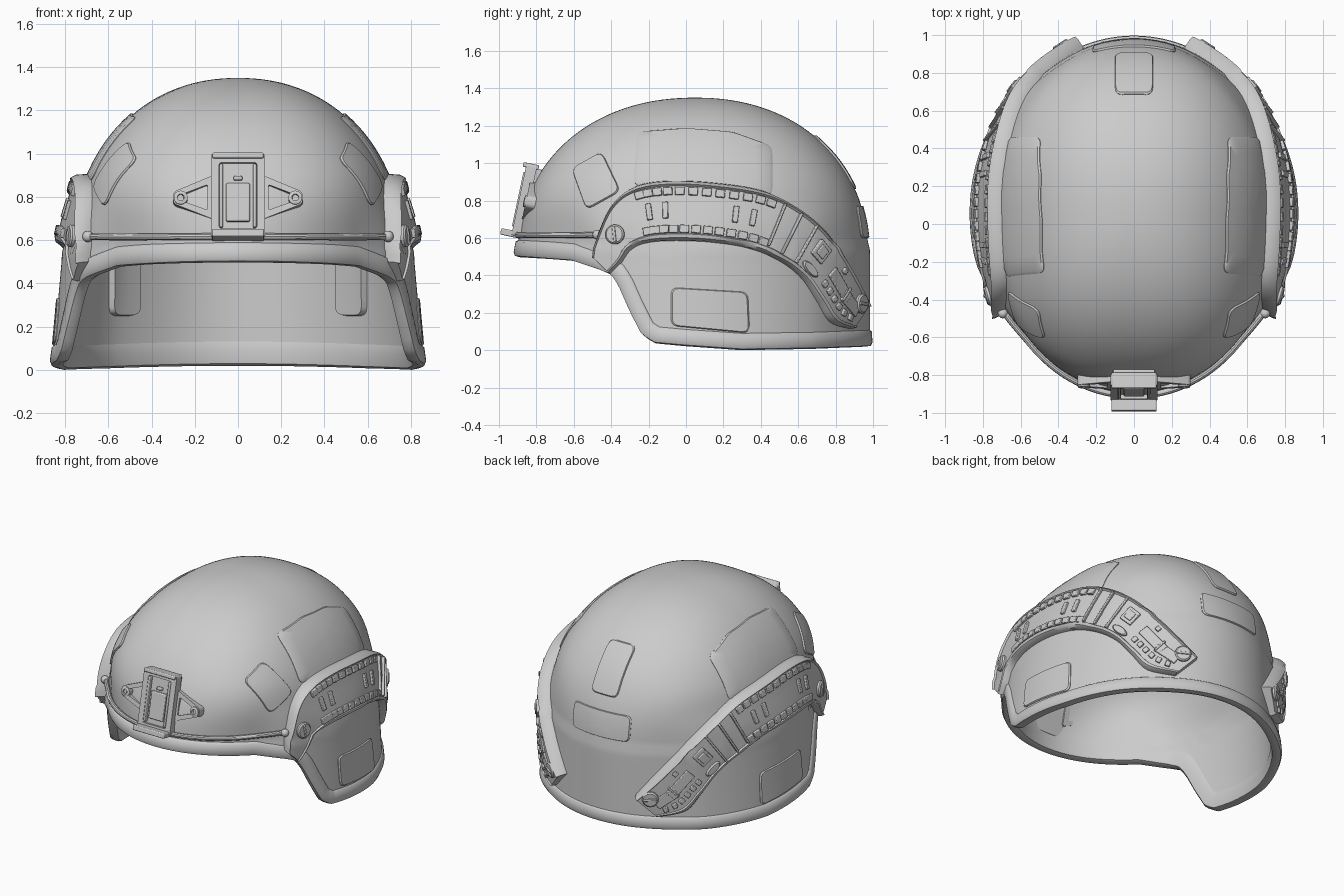
import bpy, bmesh, math
from mathutils import Vector, Matrix

if "Cube" in bpy.data.objects:
    bpy.data.objects.remove(bpy.data.objects["Cube"])

TOP, Z0, YC = 1.35, 0.5, 0.05


# ---------- helpers ----------
def add(name, verts, faces, mirror=False, bevel=0, angle=32):
    me = bpy.data.meshes.new(name)
    me.from_pydata([tuple(v) for v in verts], [], faces)
    bm = bmesh.new()
    bm.from_mesh(me)
    bmesh.ops.recalc_face_normals(bm, faces=bm.faces)
    for f in bm.faces:
        f.smooth = True
    bm.to_mesh(me)
    bm.free()
    me.set_sharp_from_angle(angle=math.radians(angle))
    ob = bpy.data.objects.new(name, me)
    bpy.context.collection.objects.link(ob)
    if bevel:
        m = ob.modifiers.new("bevel", 'BEVEL')
        m.width, m.segments = bevel, 2
    if mirror:
        ob.modifiers.new("mirror", 'MIRROR').use_clip = False
    return ob


def lerp(table, x):
    for (a, p), (b, q) in zip(table, table[1:]):
        if x <= b:
            return p + (q - p) * max(0, (x - a) / (b - a))
    return table[-1][1]


def smooth(a, b, x):
    t = max(0, min(1, (x - a) / (b - a)))
    return t * t * (3 - 2 * t)


def grid_faces(rows, cols, closed):
    return [(i * cols + j, i * cols + (j + 1) % cols, (i + 1) * cols + (j + 1) % cols, (i + 1) * cols + j)
            for i in range(rows - 1) for j in range(cols if closed else cols - 1)]


def axes(z, back):
    """half width, length and plan squareness of the front or back half at height z"""
    k = max(0, 1 - (max(z - Z0, 0) / (TOP - Z0)) ** 2.15) ** (1 / 2.15)
    low = max(Z0 - z, 0) / Z0
    step = 0.009 * min(1, max(0, (0.555 - z) / 0.015))
    n = 2 + (.25 if back else .5) * smooth(.55, .95, z)
    return 0.765 * k + 0.045 * low + step, (.925 if back else .95) * k + step, n


def base(phi, z):
    c, s = math.cos(phi), math.sin(phi)
    w, l, n = axes(z, s > 0)
    # ears bulge out below the rails
    w += .042 * smooth(.82, .56, z) * smooth(.94, .66, s) * smooth(-.72, -.5, s)
    q = (abs(c) ** n + abs(s) ** n) ** (-1 / n)
    return Vector((w * c * q, YC + l * s * q, z))


def normal(phi, z):
    n = (base(phi + .01, z) - base(phi - .01, z)).cross(base(phi, z + .03) - base(phi, z - .03))
    return n.normalized()


def P(phi, z, off=0):
    return base(phi, z) + normal(phi, z) * off


def from_side(y, z):
    w, l, n = axes(z, y > YC)
    t = max(-1, min(1, (y - YC) / l))
    return math.atan2(t, (1 - abs(t) ** n) ** (1 / n)), z


def from_back(x, z):
    w, l, n = axes(z, True)
    t = max(-1, min(1, x / w))
    return math.atan2((1 - abs(t) ** n) ** (1 / n), t), z


def rounded(pts, r, n=5, m=6):
    out, pts = [], [Vector(p) for p in pts]
    for i, p in enumerate(pts):
        q, nx = pts[i - 1], pts[(i + 1) % len(pts)]
        a, b = p + (q - p).normalized() * r, p + (nx - p).normalized() * r
        out += [a.lerp(p, k / n).lerp(p.lerp(b, k / n), k / n) for k in range(n + 1)]
        c = nx + (p - nx).normalized() * r
        out += [b.lerp(c, k / m) for k in range(1, m)]
    return out


def patch(name, pts, fmap, r=.04, lo=-.015, hi=.01, mirror=True):
    """thin rounded pad that follows the shell"""
    o = rounded(pts, r)
    c = sum(o, Vector((0, 0))) / len(o)
    verts = []
    rings = [(1, lo), (1, hi * .5 + lo * .1), (.96, hi), (.75, hi), (.5, hi), (.25, hi), (.02, hi)]
    for k, off in rings:
        verts += [P(*fmap(*(c + (p - c) * k)), off) for p in o]
    n = len(o)
    add(name, verts, grid_faces(len(rings), n, True) + [tuple(range(len(verts) - n, len(verts)))], mirror)


# ---------- shell ----------
RIM = [(-1, .53), (-.6, .5), (-.45, .45), (-.38, .42), (-.34, .36), (-.28, .22), (-.22, .1),
       (-.16, .06), (0, .045), (.3, .024), (.7, .03), (1.1, .045)]
N, M = 256, 48
phis = [2 * math.pi * i / N for i in range(N)]
rim = [lerp(RIM, YC + .94 * math.sin(p)) for p in phis]
verts = [base(p, r + (TOP - r) * math.sin(j / M * math.pi / 2)) for j in range(M) for p, r in zip(phis, rim)]
faces = grid_faces(M, N, True) + [((M - 1) * N + i, (M - 1) * N + (i + 1) % N, M * N) for i in range(N)]
shell = add("helmet_shell", verts + [Vector((0, YC, TOP))], faces)
sol = shell.modifiers.new("thickness", 'SOLIDIFY')
sol.thickness, sol.offset = .045, -1

# edge trim swept along the rim
SEC = [(0, .066), (.01, .058), (.013, 0), (.004, -.018), (-.025, -.022), (-.05, -.012), (-.057, .05), (-.047, .09)]
path = [P(p, r) for p, r in zip(phis, rim)]
verts = []
for i in range(N):
    n = normal(phis[i], rim[i])
    b = n.cross((path[(i + 1) % N] - path[i - 1]).normalized()).normalized()
    verts += [path[i] + n * u + b * v for u, v in SEC]
k = len(SEC)
faces = [(i * k + j, i * k + (j + 1) % k, (i + 1) % N * k + (j + 1) % k, (i + 1) % N * k + j)
         for i in range(N) for j in range(k)]
add("edge_trim", verts, faces, angle=50)

# ---------- surface pads ----------
patch("side_pad", [(-.28, .88), (-.26, 1.165), (0, 1.185), (.25, 1.165), (.46, 1.09), (.46, .82)], from_side)
patch("temple_pad", [(-.61, .97), (-.45, 1.06), (-.35, .85), (-.53, .75)], from_side)
patch("ear_pad", [(-.08, .335), (.33, .31), (.34, .09), (-.08, .13)], from_side)
patch("rear_upper_pad", [(-.1, .86), (.1, .86), (.1, 1.145), (-.1, 1.145)], from_back, mirror=False)
patch("rear_lower_pad", [(-.22, .6), (.22, .6), (.22, .77), (-.22, .77)], from_back, mirror=False)
patch("inner_pad", [(.48, .25), (.6, .25), (.6, .55), (.48, .55)], from_back, lo=-.035, hi=-.075)

# ---------- side rail ----------
RAIL = [(-.47, .5, -.4, .41), (-.45, .62, -.35, .46), (-.38, .78, -.29, .54), (-.27, .87, -.2, .575),
        (-.1, .9, -.05, .585), (.15, .89, .15, .575), (.4, .85, .35, .54), (.57, .765, .51, .47),
        (.71, .65, .62, .38), (.8, .53, .7, .26), (.88, .38, .77, .15), (.93, .25, .87, .115)]
RAIL = [from_side(a, b) + from_side(c, d) for a, b, c, d in RAIL]


def rail(s, v, off=0):
    """point, normal on the rail: s along its length, v from upper to lower edge"""
    i = min(int(s), len(RAIL) - 2)
    t = s - i
    g = [RAIL[max(0, min(len(RAIL) - 1, i + d))] for d in (-1, 0, 1, 2)]
    q = [.5 * (2 * b + (c - a) * t + (2 * a - 5 * b + 4 * c - d) * t * t + (3 * b - a - 3 * c + d) * t ** 3)
         for a, b, c, d in zip(*g)]
    phi, z = q[0] + (q[2] - q[0]) * v, q[1] + (q[3] - q[1]) * v
    return P(phi, z, off + .028 * (1 - v) * smooth(0, .06, v)), normal(phi, z)


PROF = [(0, -.02), (0, .012), (.06, .03), (.12, .05), (.14, .036), (.3, .036), (.5, .036), (.7, .036),
        (.9, .036), (.92, .048), (.97, .043), (1, .026), (1, -.02)]
S = [i * 11 / 88 for i in range(89)]
k = len(PROF)
verts = [rail(s, v, o)[0] for s in S for v, o in PROF]
faces = grid_faces(len(S), k, True) + [tuple(range(k)), tuple(range(88 * k, 89 * k))]
add("side_rail", verts, faces, mirror=True)


def frame(s, v, rot=0):
    p, n = rail(s, v)
    t = (rail(s + .02, v)[0] - rail(s - .02, v)[0]).normalized()
    b = (rail(s, v - .05)[0] - rail(s, v + .05)[0]).normalized()
    n = t.cross(b).normalized()
    m = Matrix((t, n.cross(t), n)).transposed().to_4x4()
    return Matrix.Translation(p) @ m @ Matrix.Rotation(rot, 4, 'Z')


CUBE = [(x, y, z) for x in (-.5, .5) for y in (-.5, .5) for z in (0, 1)]
CUBE_F = [(0, 1, 3, 2), (4, 6, 7, 5), (0, 4, 5, 1), (2, 3, 7, 6), (0, 2, 6, 4), (1, 5, 7, 3)]


def blocks(name, items, bevel=.004):
    """items: s, v, length, height, low offset, high offset, rotation"""
    verts, faces = [], []
    for s, v, w, h, lo, hi, rot in items:
        m = frame(s, v, rot)
        faces += [tuple(i + len(verts) for i in f) for f in CUBE_F]
        verts += [m @ Vector((x * w, y * h, lo + (hi - lo) * z)) for x, y, z in CUBE]
    add(name, verts, faces, True, bevel)


def disc(name, s, v, r, lo, hi, squash=1, rot=0):
    m, n = frame(s, v, rot), 32
    rings = [(r, lo), (r, hi - .008), (r * .85, hi)]
    verts = [m @ Vector((q * math.cos(a * 2 * math.pi / n), squash * q * math.sin(a * 2 * math.pi / n), o))
             for q, o in rings for a in range(n)]
    add(name, verts, grid_faces(3, n, True) + [tuple(range(2 * n, 3 * n))], True)


teeth = [(3.15 + i * .28, v, .05, .042, .02, .052, 0) for i in range(12) for v in (.21, .83)]
blocks("rail_teeth", teeth)
blocks("rail_clips", [(s, .53, .03, .09, .02, .05, 0) for s in (3.35, 3.85, 5.45, 5.85)])
blocks("rail_ribs", [(s, .5, .014, .25, .02, .052, 0) for s in (6.5, 7.0, 7.55)])
blocks("rail_buckle", [(8.1, .42, .09, .1, .02, .05, 0), (8.1, .42, .055, .06, .04, .058, 0)])
blocks("rail_tail_strip", [(9.4, .48, .2, .07, .02, .046, 0), (10.1, .5, .16, .07, .02, .046, 0)])
blocks("rail_tail_teeth", [(8.8 + i * .32, .74, .032, .036, .02, .05, 0) for i in range(6)])
blocks("rail_tail_studs", [(9.3, .24, .03, .03, .02, .05, 0), (9.75, .48, .012, .09, .02, .054, 0)])
disc("rail_release", 8.0, .8, .06, .02, .052, .4)
for label, s, v in (("front", 1.6, .5), ("rear", 10.5, .3)):
    disc(label + "_bolt", s, v, .052, .02, .055)
    blocks(label + "_bolt_bar", [(s, v, .085, .016, .045, .062, .6)])

# ---------- front cord ----------
a0, a1 = from_side(-.4, .61)[0], -math.pi / 2
verts, cn = [], 10
for i in range(41):
    phi = a0 + (a1 - a0) * i / 40
    p, n = P(phi, .615, .016), normal(phi, .615)
    verts += [p + (n * math.cos(a) + Vector((0, 0, 1)) * math.sin(a)) * .016
              for a in (2 * math.pi * j / cn for j in range(cn))]
add("front_cord", verts, grid_faces(41, cn, True), True)
bm = bmesh.new()
bmesh.ops.create_uvsphere(bm, u_segments=16, v_segments=10, radius=.026,
                          matrix=Matrix.Translation(P(from_side(-.46, .61)[0], .615, .025)))
bm.verts.index_update()
add("cord_end", [v.co.copy() for v in bm.verts], [[v.index for v in f.verts] for f in bm.faces], True)
bm.free()

# ---------- front mount ----------
TILT = Matrix.Translation((0, -.885, .805)) @ Matrix.Rotation(math.radians(-12), 4, 'X')


def mount_box(name, x0, x1, y0, y1, z0, z1, mirror=False):
    verts = [TILT @ Vector((x, y, z)) for x in (x0, x1) for y in (y0, y1) for z in (z0, z1)]
    add(name, verts, CUBE_F, mirror, .006)


def ring_plate(name, pts, r, kx, kz, y0, y1, mirror=False):
    o = rounded(pts, r, 4, 2)
    c = sum(o, Vector((0, 0))) / len(o)
    loops = [(1, 1, y0), (1, 1, y1), (kx, kz, y1), (kx, kz, y0)]
    verts = [TILT @ Vector((c.x + (p.x - c.x) * a, y, c.y + (p.y - c.y) * b)) for a, b, y in loops for p in o]
    n = len(o)
    add(name, verts, [tuple(i % (4 * n) for i in f) for f in grid_faces(5, n, True)], mirror)


mount_box("mount_base", -.11, .11, .015, .08, -.19, .18)
ring_plate("mount_frame", [(-.125, -.2), (.125, -.2), (.125, .2), (-.125, .2)], .02, .7, .78, -.008, .05)
mount_box("mount_panel", -.055, .055, -.004, .03, -.12, .06)
mount_box("mount_latch", -.02, .02, -.004, .03, .075, .095)
mount_box("mount_top_lip", -.118, .118, -.025, .06, .175, .2)
mount_box("mount_bottom_lip", -.12, .12, -.068, .06, -.205, -.17)
mount_box("mount_side_rail", .07, .085, -.015, .03, -.15, .15, True)
ring_plate("mount_wing", [(.1, -.11), (.1, .11), (.3, .025), (.3, -.03)], .02, .6, .55, .03, .09, True)
verts = [TILT @ Vector((.265 + r * math.cos(a * math.pi / 12), y, -.003 + r * math.sin(a * math.pi / 12)))
         for r, y in ((.032, .09), (.032, .022), (.016, .018), (.014, .036)) for a in range(24)]
add("wing_screw", verts, grid_faces(4, 24, True) + [tuple(range(72, 96))], True)
